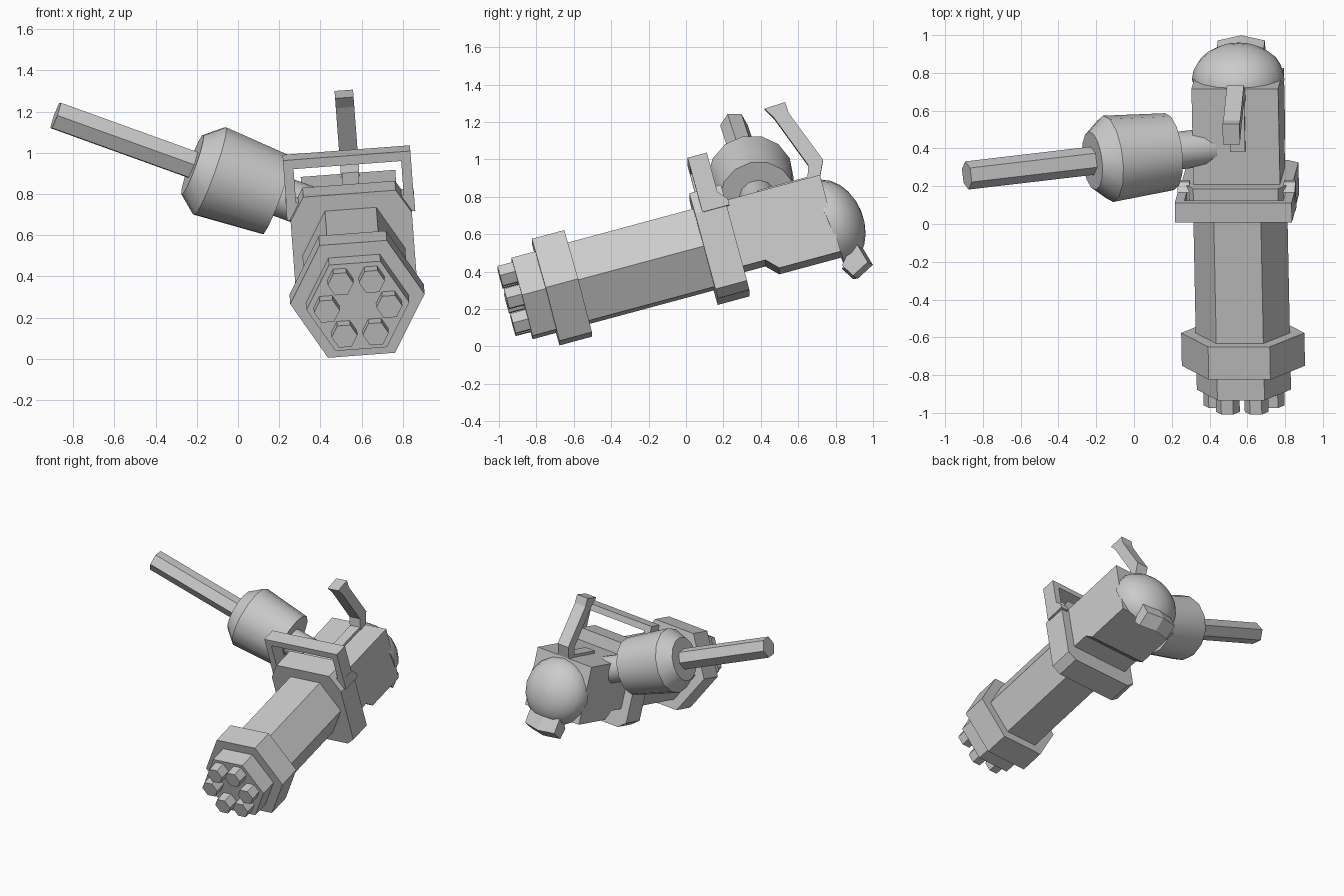
import bpy, bmesh, math
from mathutils import Matrix, Vector

if "Cube" in bpy.data.objects:
    bpy.data.objects.remove(bpy.data.objects["Cube"])

# Gun frame: x right, y back along the barrel, z up, origin at muzzle centre
R = Vector((0.997, 0, 0.075)).normalized()
B = Vector((-0.0195, 0.965, 0.26)).normalized()
U = R.cross(B).normalized()
B = U.cross(R)
GUN = Matrix((R, B, U)).transposed().to_4x4()
GUN.translation = Vector((0.583, -0.96, 0.242))

grey = bpy.data.materials.new("grey")
grey.diffuse_color = (0.6, 0.6, 0.6, 1)
grey.use_nodes = True
grey.node_tree.nodes["Principled BSDF"].inputs["Base Color"].default_value = grey.diffuse_color


def loft(name, rings, matrix=GUN, smooth=None):
    """Closed solid through a list of equal-length rings of points."""
    bm = bmesh.new()
    vs = [[bm.verts.new(p) for p in r] for r in rings]
    n = len(vs[0])
    for a, b in zip(vs, vs[1:]):
        for i in range(n):
            bm.faces.new((a[i], a[(i + 1) % n], b[(i + 1) % n], b[i]))
    bm.faces.new(vs[0][::-1])
    bm.faces.new(vs[-1])
    bmesh.ops.recalc_face_normals(bm, faces=bm.faces)
    bm.transform(matrix)
    me = bpy.data.meshes.new(name)
    bm.to_mesh(me)
    bm.free()
    me.materials.append(grey)
    ob = bpy.data.objects.new(name, me)
    bpy.context.collection.objects.link(ob)
    if smooth:
        bpy.context.view_layer.objects.active = ob
        ob.select_set(True)
        bpy.ops.object.shade_smooth_by_angle(angle=math.radians(smooth))
        ob.select_set(False)
    return ob


def along_y(name, outline, y0, y1):
    return loft(name, [[(x, y, z) for x, z in outline] for y in (y0, y1)])


def along_x(name, profile, x0, x1):
    return loft(name, [[(x, y, z) for y, z in profile] for x in (x0, x1)])


def hexagon(r, cx=0.0, cz=-0.008):
    return [(cx + r * math.cos(i * math.pi / 3), cz + r * math.sin(i * math.pi / 3))
            for i in range(6)]


def lathe(name, profile, sides, matrix, smooth=None):
    """Turn (t, radius) pairs about the local z axis."""
    rings = [[(r * math.cos(2 * math.pi * i / sides), r * math.sin(2 * math.pi * i / sides), t)
              for i in range(sides)] for t, r in profile]
    return loft(name, rings, matrix, smooth)


# Barrel cluster, muzzle cap, collar and main tube
for k in range(6):
    a = k * math.pi / 3
    along_y("muzzle_barrel", hexagon(0.063, 0.152 * math.cos(a), 0.152 * math.sin(a)), 0, 0.1)
along_y("muzzle_cap", hexagon(0.25), 0.084, 0.22)
along_y("collar", hexagon(0.327), 0.215, 0.395)
along_y("main_tube", hexagon(0.25), 0.39, 1.1)

# Mounting plate with chamfered corners
half = [(0.225, 0.287), (0.295, 0.17), (0.295, -0.25), (0.235, -0.297)]
along_y("mount_plate", half + [(-x, z) for x, z in reversed(half)], 1.09, 1.265)

# Carrying handle: arch and two feet
arch = [(0.31, 0.17), (0.31, 0.467), (-0.31, 0.467), (-0.31, 0.17),
        (-0.262, 0.17), (-0.262, 0.42), (0.262, 0.42), (0.262, 0.17)]
along_y("handle_arch", arch, 1.13, 1.236)
for s in (-1, 1):
    foot = [(1.13, 0.165), (1.28, 0.165), (1.28, 0.2), (1.236, 0.25), (1.13, 0.25)]
    along_x("handle_foot", foot, s * 0.25, s * 0.312)

# Rear body with stepped underside, top rail and bent lever
along_x("rear_body", [(1.25, 0.2), (1.79, 0.2), (1.79, -0.225), (1.45, -0.225),
                      (1.39, -0.165), (1.25, -0.165)], -0.23, 0.23)
along_x("top_rail", [(1.45, 0.19), (1.75, 0.19), (1.75, 0.22), (1.45, 0.22)], -0.03, 0.05)
along_x("lever", [(1.60, 0.632), (1.716, 0.638), (1.719, 0.576), (1.831, 0.287),
                  (1.781, 0.18), (1.716, 0.18), (1.746, 0.282), (1.636, 0.573)], -0.035, 0.055)

# Flattened dome on the back, tipped slightly upward
dome = [(-0.01, 0.245)] + [(0.18 * math.sin(a), 0.245 * math.cos(a))
                           for a in (math.radians(d) for d in (0, 15, 30, 45, 60, 75, 88))]
tip = Matrix.Translation((0, 1.778, -0.051)) @ Matrix.Rotation(math.radians(-83), 4, 'X')
lathe("rear_dome", dome, 16, GUN @ tip, 40)

# Ridged fin under the dome
fin = [(1.805, -0.303), (1.846, -0.373), (1.942, -0.323), (1.905, -0.191)]
loft("rear_fin", [[(x, y - d, z + d * 0.5) for y, z in fin]
                  for x, d in ((-0.125, 0.025), (0, 0), (0.125, 0.025))])

# Side arm: hexagonal rod, turned cup and neck on one slanted axis
axis = Vector((0.935, 0.11, -0.337)).normalized()
ARM = Matrix.Translation((-0.221, 0.335, 0.942)) @ axis.to_track_quat('Z', 'Y').to_matrix().to_4x4()
lathe("arm_rod", [(-0.71, 0.075), (0.02, 0.075)], 6, ARM)
lathe("arm_cup", [(0, 0.155), (0.09, 0.23), (0.436, 0.205)], 14, ARM, 30)
lathe("arm_neck", [(0.42, 0.1), (0.72, 0.1)], 12, ARM, 40)
